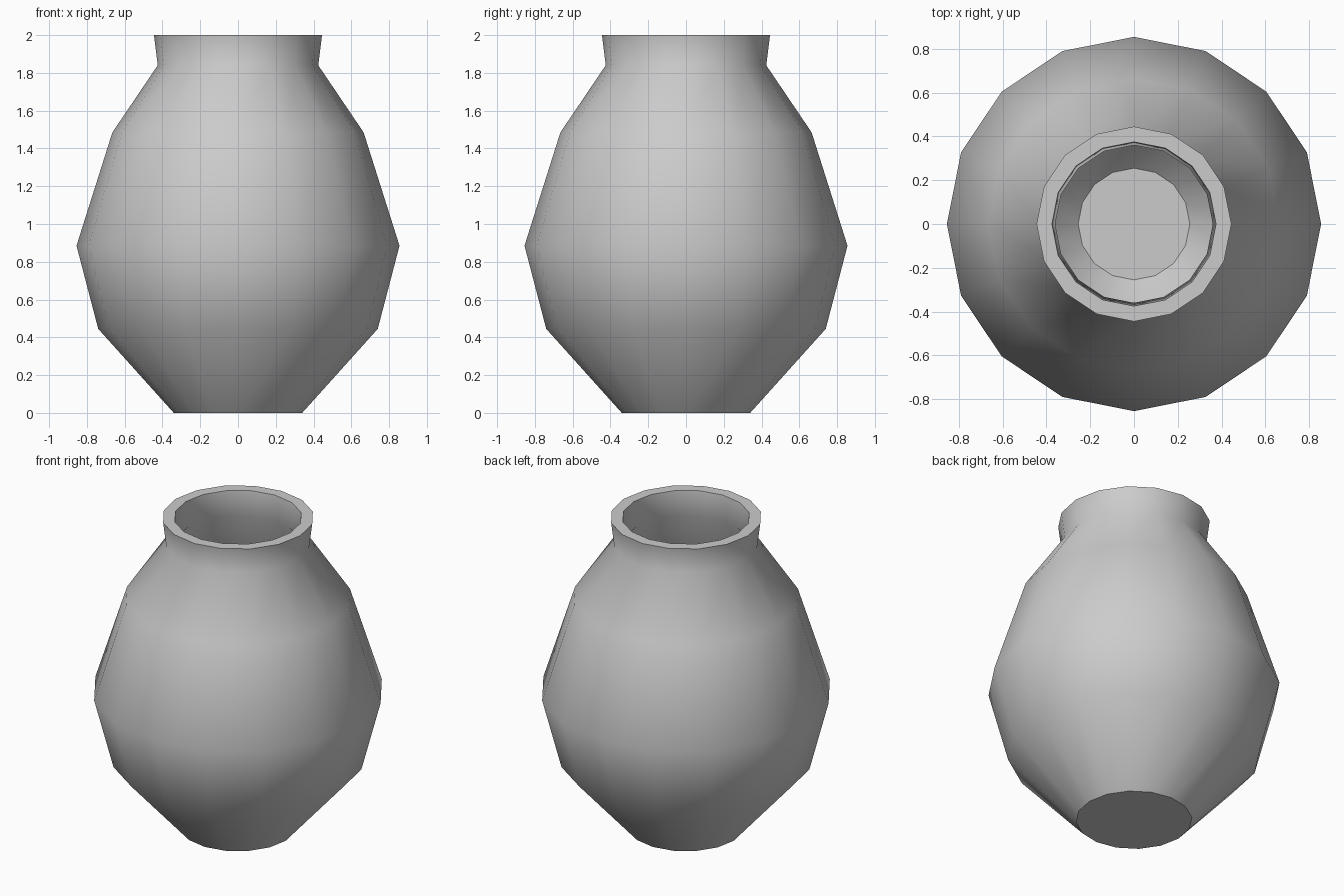
import bpy, bmesh, math

if "Cube" in bpy.data.objects:
    bpy.data.objects.remove(bpy.data.objects["Cube"])

SIDES = 16

# outer wall from foot to rim, then inner wall from rim down to the floor
profile = [(0.34, 0.0), (0.74, 0.445), (0.855, 0.885), (0.665, 1.485),
           (0.425, 1.84), (0.445, 2.0),
           (0.375, 2.0), (0.36, 1.84), (0.595, 1.455), (0.78, 0.885),
           (0.665, 0.48), (0.255, 0.07)]

bm = bmesh.new()
rings = []
for r, z in profile:
    rings.append([bm.verts.new((r * math.cos(2 * math.pi * i / SIDES),
                                r * math.sin(2 * math.pi * i / SIDES), z))
                  for i in range(SIDES)])

# walls
for a, b in zip(rings, rings[1:]):
    for i in range(SIDES):
        j = (i + 1) % SIDES
        bm.faces.new((a[i], a[j], b[j], b[i]))

# base underside and inner floor
bm.faces.new(rings[0][::-1])
bm.faces.new(rings[-1])
bmesh.ops.recalc_face_normals(bm, faces=bm.faces)

mesh = bpy.data.meshes.new("vase")
bm.to_mesh(mesh)
bm.free()
vase = bpy.data.objects.new("vase", mesh)
bpy.context.collection.objects.link(vase)

# smooth body with crisp rim, base and floor edges
bpy.context.view_layer.objects.active = vase
vase.select_set(True)
bpy.ops.object.shade_smooth_by_angle(angle=math.radians(42.5))
